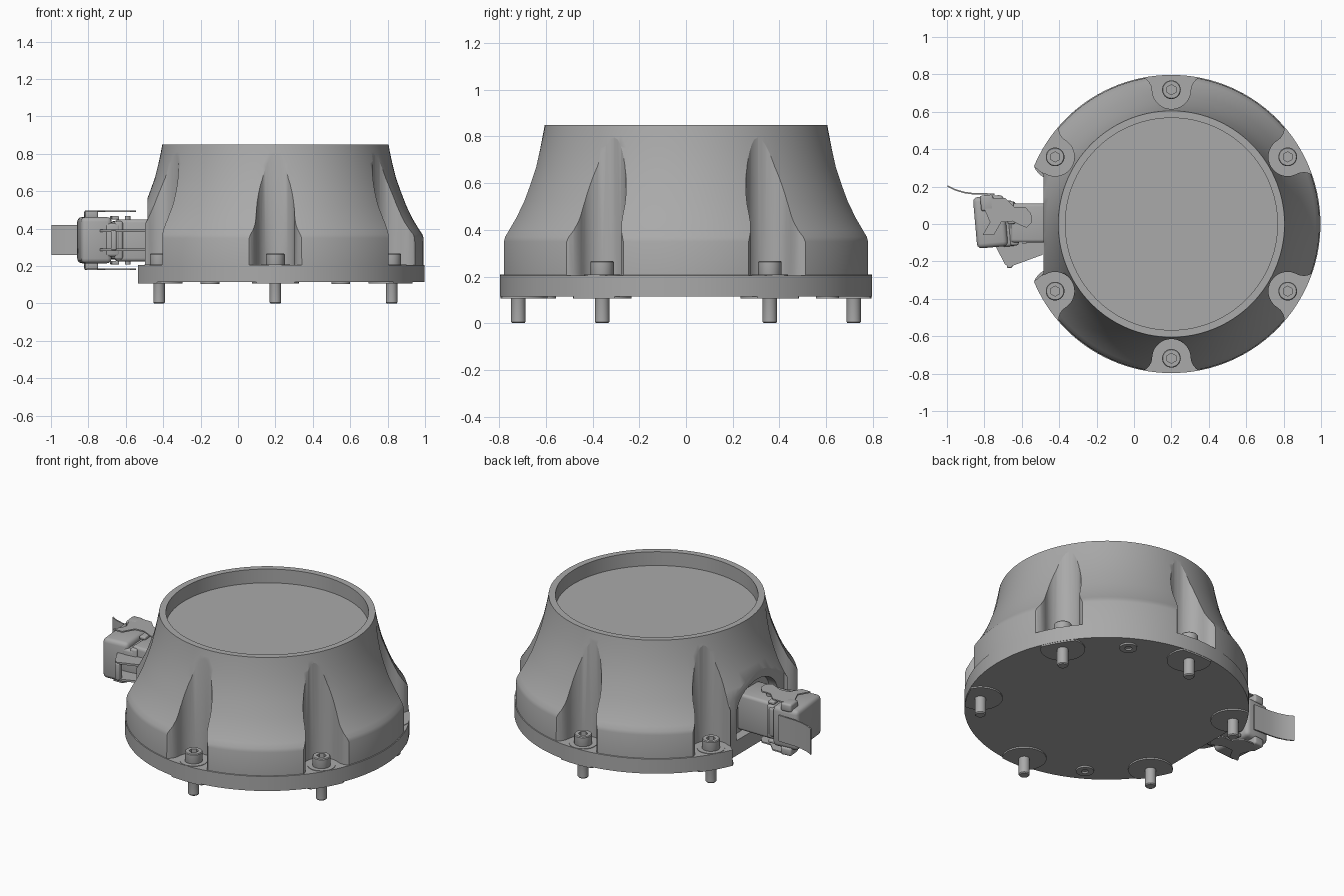
import bpy, bmesh, math
from mathutils import Matrix, Vector

if "Cube" in bpy.data.objects:
    bpy.data.objects.remove(bpy.data.objects["Cube"])

grey = bpy.data.materials.new("satin grey")
grey.use_nodes = True
colour = (0.4, 0.4, 0.4, 1)
grey.diffuse_color = colour
grey.node_tree.nodes["Principled BSDF"].inputs["Base Color"].default_value = colour

CX = 0.2          # centre axis of the housing
BOLT_R = 0.718    # bolt circle radius


def finish(name, bm, angle=35):
    bmesh.ops.recalc_face_normals(bm, faces=bm.faces)
    me = bpy.data.meshes.new(name)
    bm.to_mesh(me)
    bm.free()
    ob = bpy.data.objects.new(name, me)
    bpy.context.collection.objects.link(ob)
    me.materials.append(grey)
    smooth(ob, angle)
    return ob


def smooth(ob, angle=35):
    bpy.ops.object.select_all(action='DESELECT')
    ob.select_set(True)
    bpy.context.view_layer.objects.active = ob
    bpy.ops.object.shade_smooth_by_angle(angle=math.radians(angle))


def lathe(name, profile, at=(0, 0), steps=32):
    """Spin a radius/height profile about a vertical axis."""
    bm = bmesh.new()
    vs = [bm.verts.new((r, 0, z)) for r, z in profile]
    es = [bm.edges.new(p) for p in zip(vs, vs[1:])]
    bmesh.ops.spin(bm, geom=vs + es, axis=(0, 0, 1), cent=(0, 0, 0),
                   angle=math.tau, steps=steps)
    bmesh.ops.remove_doubles(bm, verts=bm.verts, dist=1e-5)
    bmesh.ops.translate(bm, verts=bm.verts, vec=(at[0], at[1], 0))
    return finish(name, bm)


def prism(name, pts, z0, z1, bevel=0.0):
    """Extrude a plan outline upward."""
    bm = bmesh.new()
    f = bm.faces.new([bm.verts.new((x, y, z0)) for x, y in pts])
    top = bmesh.ops.extrude_face_region(bm, geom=[f])["geom"]
    bmesh.ops.translate(bm, vec=(0, 0, z1 - z0),
                        verts=[v for v in top if isinstance(v, bmesh.types.BMVert)])
    if bevel:
        bmesh.ops.bevel(bm, geom=bm.edges[:], offset=bevel, segments=3,
                        profile=0.5, affect='EDGES')
    return finish(name, bm)


def box(name, lo, hi, bevel=0.0, turn=0.0):
    (x0, y0, z0), (x1, y1, z1) = lo, hi
    c = Vector(((x0 + x1) / 2, (y0 + y1) / 2))
    rot = Matrix.Rotation(turn, 2)
    pts = [c + rot @ (Vector(p) - c) for p in ((x0, y0), (x1, y0), (x1, y1), (x0, y1))]
    return prism(name, pts, z0, z1, bevel)


def cut(ob, cutters):
    for c in cutters:
        m = ob.modifiers.new("cut", 'BOOLEAN')
        m.operation, m.solver, m.object = 'DIFFERENCE', 'EXACT', c
    dg = bpy.context.evaluated_depsgraph_get()
    ob_mesh = bpy.data.meshes.new_from_object(ob.evaluated_get(dg))
    ob.modifiers.clear()
    ob.data = ob_mesh
    for c in cutters:
        bpy.data.objects.remove(c)
    smooth(ob)


def polar(r, deg, v=0.0):
    a = math.radians(deg)
    return (CX + r * math.cos(a) - v * math.sin(a), r * math.sin(a) + v * math.cos(a))


# Bell-shaped housing with a flange foot and a sunken top
housing = lathe("housing", [
    (0, .115), (.797, .115), (.797, .205), (.793, .207), (.792, .35), (.786, .37),
    (.77, .393), (.735, .45), (.70, .522), (.67, .6), (.645, .67), (.625, .75),
    (.612, .81), (.605, .85), (.567, .85), (.567, .765), (0, .765)], (CX, 0), 120)

# Flared bolt pockets, connector flat and arched connector recess
half = [(BOLT_R - .103 * math.cos(t), .103 * math.sin(t))
        for t in [math.radians(a) for a in range(0, 91, 10)]]
half += [(.738, .107), (.757, .117), (.774, .132), (.786, .15), (.795, .175), (.86, .19)]
outline = half + [(u, -v) for u, v in half[:0:-1]]
angles = range(30, 390, 60)
cutters = [prism("pocket_cutter", [polar(u, a, v) for u, v in outline], .205, .835)
           for a in angles]
cutters.append(prism("flat_cutter", [(-.485, -.265), (-.485, .265), (-.56, .33),
                                     (-.8, .33), (-.8, -.33), (-.56, -.33)], 0, .8))
arch = [(y, z) for y, z in ((-.2, .207), (.2, .207), (.2, .36))]
arch += [(.2 * math.cos(t), .36 + .15 * math.sin(t))
         for t in [math.pi * i / 16 for i in range(1, 17)]]
recess = prism("recess_cutter", arch, -.6, -.43)
recess.data.transform(Matrix(((0, 0, 1, 0), (1, 0, 0, 0), (0, 1, 0, 0), (0, 0, 0, 1))))
cutters.append(recess)
cut(housing, cutters)

# Six socket-head bolts, each with a foot pad under the flange
for a in angles:
    at = polar(BOLT_R, a)
    bolt = lathe("bolt", [(0, 0), (.026, 0), (.031, .006), (.031, .15), (.05, .2),
                          (.05, .262), (.046, .267), (0, .267)], at)
    hexagon = [(at[0] + .027 * math.cos(math.radians(h)),
                at[1] + .027 * math.sin(math.radians(h))) for h in range(30, 390, 60)]
    cut(bolt, [prism("socket_cutter", hexagon, .235, .3)])
    lathe("bolt_washer", [(0, .2), (.078, .2), (.078, .208), (0, .208)], at)
    # Pad is a disc held inside the flange edge
    rim = []
    for i in range(40):
        t = math.tau * i / 40
        u, v = BOLT_R + .125 * math.cos(t), .125 * math.sin(t)
        k = min(1, .795 / math.hypot(u, v))
        rim.append(polar(u * k, a, v * k))
    prism("foot_pad", rim, .106, .12)

# Two locating bushes on the underside
for a in (60, 240):
    lathe("locating_bush", [(.02, .12), (.02, .105), (.05, .105), (.05, .12)], polar(.7, a))

# Connector neck, collar and hood
TILT = math.radians(5)
box("connector_neck", (-.66, -.1, .225), (-.42, .11, .45), .018)
box("connector_collar", (-.67, -.115, .235), (-.625, .12, .44), .012, TILT)
box("connector_hood", (-.85, -.125, .215), (-.685, .15, .462), .025, TILT)
box("hood_front", (-.72, -.12, .25), (-.64, .125, .43), .015, TILT)

# Latch on both faces of the connector, mirrored about its mid height
MID = .338
lever = [(-.80, .08), (-.76, .14), (-.69, .14), (-.64, .09), (-.58, .09), (-.55, .055),
         (-.545, .01), (-.575, -.02), (-.61, -.005), (-.65, .015), (-.71, .01),
         (-.75, -.06), (-.81, -.06), (-.77, .01)]
for s in (-1, 1):
    def span(a, b):
        return sorted((MID + s * a, MID + s * b))
    z = span(.152, .16)
    prism("latch_lever", lever, *z)
    z = span(.11, .16)
    box("latch_hinge", (-.82, .07, z[0]), (-.75, .155, z[1]), .012, TILT)
    z = span(.11, .13)
    box("latch_rib", (-.68, .0, z[0]), (-.64, .12, z[1]), .006, TILT)
    z = span(.1, .13)
    lathe("latch_pin", [(0, z[0]), (.015, z[0]), (.015, z[1]), (0, z[1])], (-.59, .03), 16)
    # Side bracket arm
    z = span(.045, .057)
    prism("bracket_arm", [(-.74, -.12), (-.69, -.215), (-.665, -.232), (-.64, -.22),
                          (-.49, -.165), (-.49, -.09)], *z)
box("bracket_web", (-.68, -.235, .285), (-.65, -.2, .39), .008)

# Curved thumb tab
path = [(-.745, .155), (-.8, .157), (-.86, .158), (-.91, .165), (-.96, .18), (-.998, .2)]
prism("thumb_tab", path + [(x, y + .008) for x, y in reversed(path)], .26, .42)
